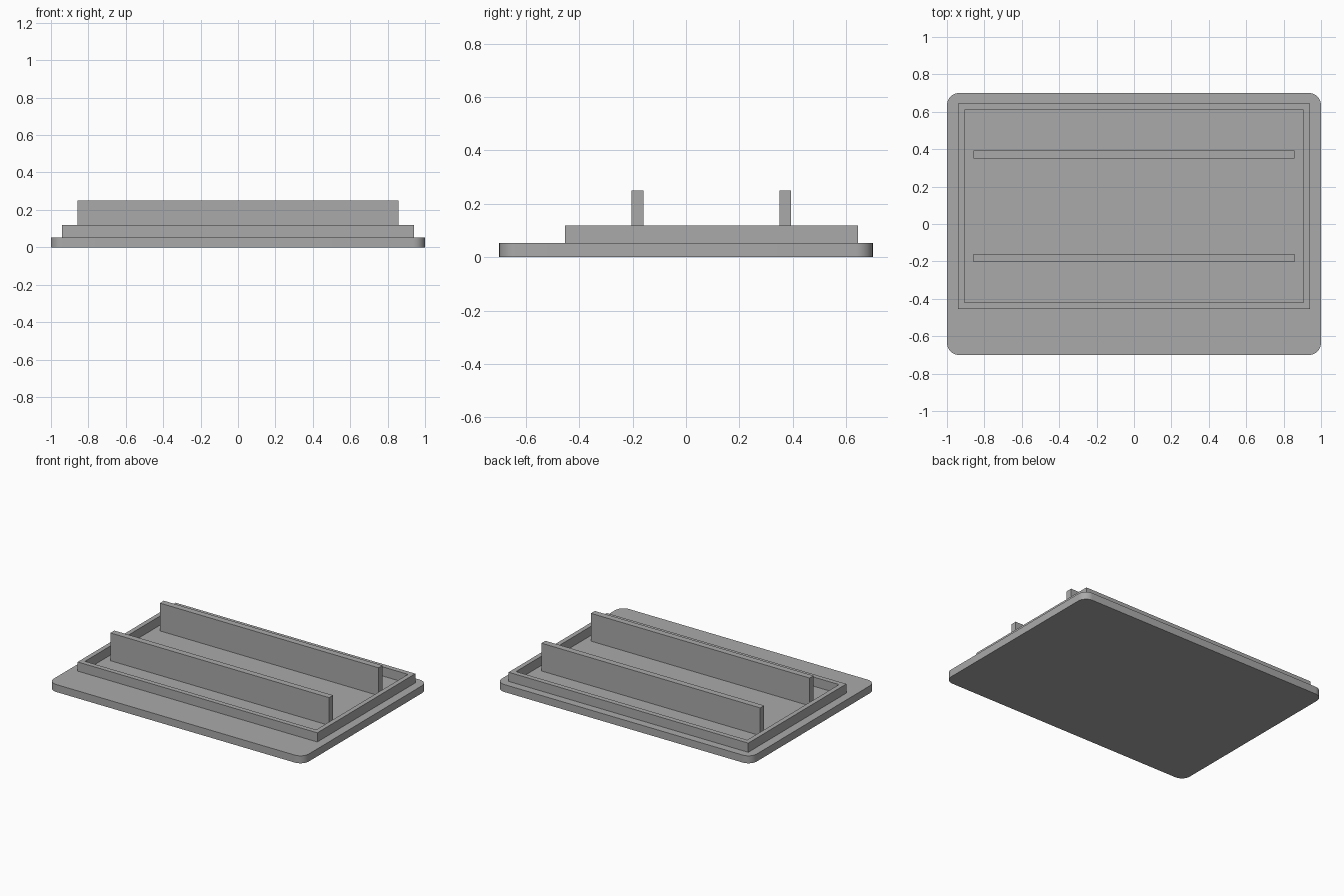
import bpy, bmesh, math

cube = bpy.data.objects.get("Cube")
if cube:
    bpy.data.objects.remove(cube, do_unlink=True)

GREY = (0.4, 0.4, 0.4, 1)
mat = bpy.data.materials.new("plain grey")
mat.use_nodes = True
mat.diffuse_color = GREY
mat.node_tree.nodes["Principled BSDF"].inputs["Base Color"].default_value = GREY

BASE_TOP = 0.053


def add_object(name, bm):
    bmesh.ops.recalc_face_normals(bm, faces=bm.faces[:])
    mesh = bpy.data.meshes.new(name)
    bm.to_mesh(mesh)
    bm.free()
    mesh.materials.append(mat)
    obj = bpy.data.objects.new(name, mesh)
    bpy.context.collection.objects.link(obj)
    return obj


def rectangle(half_x, y0, y1):
    return [(-half_x, y0), (half_x, y0), (half_x, y1), (-half_x, y1)]


def prism(outline, z0, z1):
    bm = bmesh.new()
    face = bm.faces.new([bm.verts.new((x, y, z0)) for x, y in outline])
    top = bmesh.ops.extrude_face_region(bm, geom=[face], use_keep_orig=True)["geom"]
    verts = [v for v in top if isinstance(v, bmesh.types.BMVert)]
    bmesh.ops.translate(bm, verts=verts, vec=(0, 0, z1 - z0))
    return bm


# Base plate with rounded vertical corners
RADIUS, STEPS = 0.065, 10
outline = []
for i, (sx, sy) in enumerate([(1, 1), (-1, 1), (-1, -1), (1, -1)]):
    for k in range(STEPS + 1):
        a = math.pi / 2 * (i + k / STEPS)
        outline.append((sx * (1 - RADIUS) + RADIUS * math.cos(a),
                        sy * (0.7 - RADIUS) + RADIUS * math.sin(a)))
base = add_object("base_plate", prism(outline, 0, BASE_TOP))
bpy.context.view_layer.objects.active = base
base.select_set(True)
bpy.ops.object.shade_smooth_by_angle(angle=math.radians(30))

# Raised rectangular rim, open in the middle
bm = bmesh.new()
outer = rectangle(0.94, -0.454, 0.645)
inner = rectangle(0.907, -0.419, 0.609)
loops = [[bm.verts.new((x, y, z)) for x, y in ring]
         for ring, z in ((outer, BASE_TOP), (outer, 0.118),
                         (inner, 0.118), (inner, BASE_TOP))]
for a, b in zip(loops, loops[1:] + loops[:1]):
    for i in range(4):
        j = (i + 1) % 4
        bm.faces.new((a[i], a[j], b[j], b[i]))
add_object("raised_rim", bm)

# Two upright ribs
for name, y in (("front_rib", -0.182), ("back_rib", 0.372)):
    add_object(name, prism(rectangle(0.858, y - 0.022, y + 0.022), BASE_TOP, 0.25))
